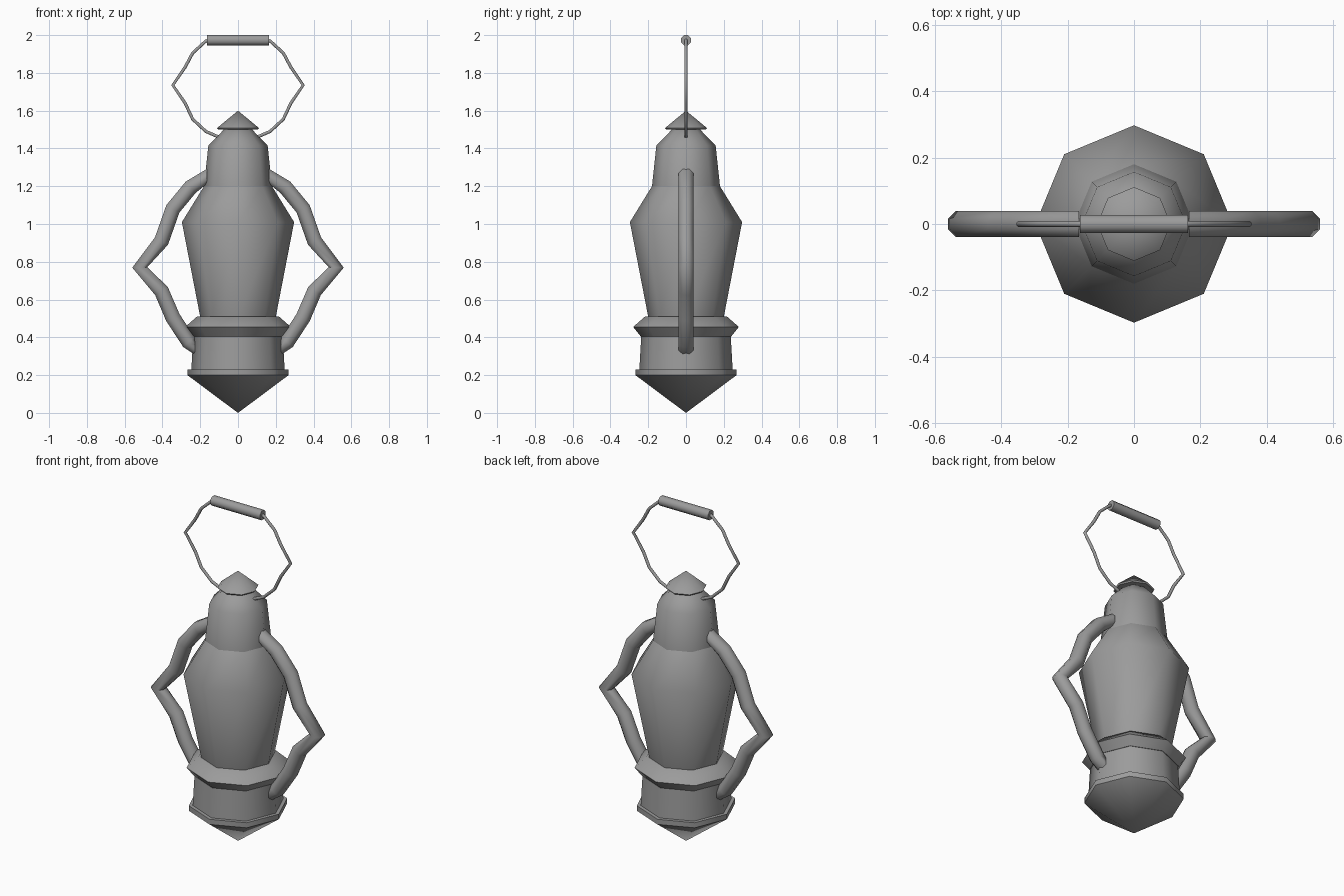
import bpy, bmesh, math
from mathutils import Vector

if "Cube" in bpy.data.objects:
    bpy.data.objects.remove(bpy.data.objects["Cube"])

GREY = (0.33, 0.33, 0.33, 1)
metal = bpy.data.materials.new("plain grey")
metal.use_nodes = True
metal.diffuse_color = GREY
metal.node_tree.nodes["Principled BSDF"].inputs["Base Color"].default_value = GREY


def finish(name, bm, limit=50):
    """Clean the mesh, smooth it below the angle limit and link it."""
    bmesh.ops.remove_doubles(bm, verts=bm.verts, dist=1e-5)
    bmesh.ops.recalc_face_normals(bm, faces=bm.faces)
    for f in bm.faces:
        f.smooth = True
    for e in bm.edges:
        e.smooth = e.calc_face_angle(0) < math.radians(limit)
    mesh = bpy.data.meshes.new(name)
    bm.to_mesh(mesh)
    bm.free()
    mesh.materials.append(metal)
    obj = bpy.data.objects.new(name, mesh)
    bpy.context.collection.objects.link(obj)
    return obj


def skin(bm, rings):
    """Bridge a list of vertex rings with quads."""
    n = len(rings[0])
    for a, b in zip(rings, rings[1:]):
        for k in range(n):
            quad = (a[k], a[(k + 1) % n], b[(k + 1) % n], b[k])
            bm.faces.new(quad)


def lathe(name, profile, sides=8):
    """Turn (radius, height) points around z; zero-radius ends close it."""
    bm = bmesh.new()
    rings = []
    for r, z in profile:
        angles = [math.tau * k / sides for k in range(sides)]
        rings.append([bm.verts.new((r * math.cos(a), r * math.sin(a), z)) for a in angles])
    skin(bm, rings)
    # merge the poles and drop the slivers left there
    bmesh.ops.remove_doubles(bm, verts=bm.verts, dist=1e-5)
    return finish(name, bm)


def tube(name, path, radius, side, sides=8, flat_ends=False):
    """Sweep a round section along (x, z) points, mirrored by side."""
    bm = bmesh.new()
    pts = [Vector((x * side, 0, z)) for x, z in path]
    rings = []
    for i, p in enumerate(pts):
        before = (p - pts[i - 1]).normalized() if i else Vector()
        after = (pts[i + 1] - p).normalized() if i < len(pts) - 1 else Vector()
        t = (before + after).normalized()
        if flat_ends and i in (0, len(pts) - 1):
            t = Vector((side if i == 0 else -side, 0, 0))
        n = Vector((-t.z, 0, t.x))
        ring = []
        for k in range(sides):
            a = math.tau * (k + 0.5) / sides
            ring.append(bm.verts.new(p + radius * (n * math.cos(a) + Vector((0, math.sin(a), 0)))))
        rings.append(ring)
    skin(bm, rings)
    bm.faces.new(rings[0])
    bm.faces.new(rings[-1])
    return finish(name, bm, 62)


# Lantern body, bottom to top
lathe("base", [(0, 0), (0.268, 0.2), (0.268, 0.23), (0.247, 0.23), (0.237, 0.405), (0, 0.405)])
lathe("burner_ring", [(0, 0.405), (0.24, 0.405), (0.28, 0.455), (0.217, 0.51), (0, 0.51)])
lathe("globe", [(0, 0.508), (0.2, 0.508), (0.297, 1.01), (0.18, 1.2), (0, 1.2)])
lathe("chimney", [(0, 1.2), (0.18, 1.2), (0.157, 1.415), (0.07, 1.505), (0, 1.505)])
lathe("cap", [(0, 1.5), (0.105, 1.5), (0.111, 1.508), (0, 1.6)])

# Side pipes and wire handle, one per side
PIPE = [(0.165, 1.252), (0.25, 1.195), (0.345, 1.08), (0.405, 0.91), (0.52, 0.77),
        (0.405, 0.645), (0.345, 0.505), (0.26, 0.375), (0.228, 0.347)]
WIRE = [(0.155, 1.975), (0.172, 1.967), (0.24, 1.905), (0.28, 1.83), (0.345, 1.735),
        (0.28, 1.64), (0.24, 1.555), (0.17, 1.49), (0.09, 1.455)]
for word, side in (("left", 1), ("right", -1)):
    tube(word + "_side_pipe", PIPE, 0.043, side, flat_ends=True)
    tube(word + "_wire_handle", WIRE, 0.009, side)

# Handle grip
tube("handle_grip", [(-0.163, 1.973), (0.163, 1.973)], 0.029, 1)
